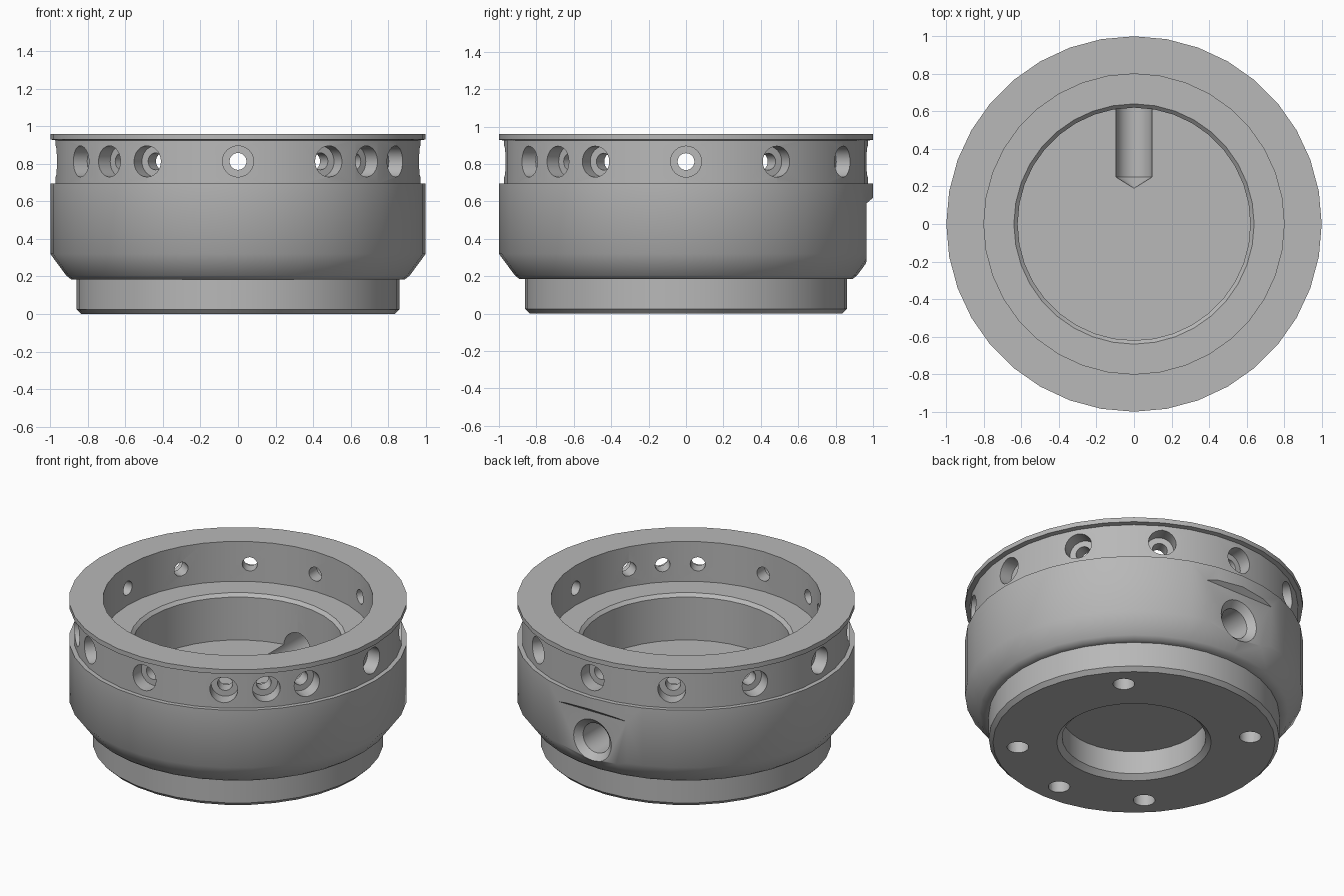
import bpy, bmesh
from math import pi, radians
from mathutils import Matrix, Vector

default = bpy.data.objects.get("Cube")
if default:
    bpy.data.objects.remove(default, do_unlink=True)

metal = bpy.data.materials.new("grey metal")
metal.use_nodes = True
metal.diffuse_color = (0.48, 0.48, 0.48, 1)
metal.node_tree.nodes["Principled BSDF"].inputs["Base Color"].default_value = metal.diffuse_color


def lathe(bm, profile, steps, matrix=Matrix()):
    """Revolve (radius, height) points around z, then place the solid."""
    part = bmesh.new()
    verts = [part.verts.new((r, 0, z)) for r, z in profile]
    edges = [part.edges.new(pair) for pair in zip(verts, verts[1:])]
    bmesh.ops.spin(part, geom=verts + edges, cent=(0, 0, 0), axis=(0, 0, 1),
                   angle=2 * pi, steps=steps)
    bmesh.ops.remove_doubles(part, verts=part.verts, dist=1e-4)
    bmesh.ops.recalc_face_normals(part, faces=part.faces)
    part.transform(matrix)
    mesh = bpy.data.meshes.new("part")
    part.to_mesh(mesh)
    part.free()
    bm.from_mesh(mesh)
    bpy.data.meshes.remove(mesh)


def make_object(name, bm):
    mesh = bpy.data.meshes.new(name)
    bm.to_mesh(mesh)
    bm.free()
    mesh.materials.append(metal)
    obj = bpy.data.objects.new(name, mesh)
    bpy.context.collection.objects.link(obj)
    return obj


# Turned body: base recess, foot, bevelled skirt, hole band, rim, stepped bowl
bm = bmesh.new()
lathe(bm, [(0, 0.18), (0.425, 0.18), (0.425, 0.03), (0.457, 0),
           (0.835, 0), (0.86, 0.025), (0.86, 0.185), (0.89, 0.185),
           (0.915, 0.205), (1, 0.32), (1, 0.695), (0.972, 0.695),
           (0.972, 0.925), (1, 0.93), (1, 0.96), (0.8, 0.96),
           (0.8, 0.70), (0.64, 0.70), (0.62, 0.68), (0.62, 0.40),
           (0, 0.40)], 36)
body = make_object("ring_housing", bm)
cutters = []

# Flat on the back with a sloped lip above it
bm = bmesh.new()
outline = [(0.965, 0.1), (0.965, 0.59), (1.1, 0.705), (1.1, 0.1)]
face = bm.faces.new([bm.verts.new((-0.5, y, z)) for y, z in outline])
sweep = bmesh.ops.extrude_face_region(bm, geom=[face])
bmesh.ops.translate(bm, vec=(1, 0, 0),
                    verts=[v for v in sweep["geom"] if isinstance(v, bmesh.types.BMVert)])
bmesh.ops.recalc_face_normals(bm, faces=bm.faces)
cutters.append(make_object("flat_cutter", bm))

# Counterbored radial holes: an even ring plus two extra at the front
bm = bmesh.new()
for angle in [30 * i for i in range(12)] + [225, 315]:
    place = (Matrix.Translation((0, 0, 0.813)) @ Matrix.Rotation(radians(angle), 4, "Z")
             @ Matrix.Rotation(pi / 2, 4, "Y"))
    lathe(bm, [(0, 0.7), (0.045, 0.7), (0.045, 0.88), (0.083, 0.88),
               (0.083, 1.1), (0, 1.1)], 24, place)
cutters.append(make_object("radial_hole_cutter", bm))

# Countersunk bore from the back, with a drill-point end in the floor
bm = bmesh.new()
place = Matrix.Translation((0, 0, 0.402)) @ Matrix.Rotation(-pi / 2, 4, "X")
lathe(bm, [(0, 0.19), (0.096, 0.25), (0.096, 0.925), (0.136, 0.965),
           (0.186, 1.015), (0, 1.015)], 32, place)
cutters.append(make_object("bore_cutter", bm))

# Blind bolt holes underneath: four on the diagonals, one at the front
bm = bmesh.new()
for angle in (45, 135, 225, 270, 315):
    spot = Matrix.Rotation(radians(angle), 3, "Z") @ Vector((0.69, 0, 0))
    lathe(bm, [(0, -0.1), (0.064, -0.1), (0.064, 0.25), (0, 0.28)], 24,
          Matrix.Translation(spot))
cutters.append(make_object("bolt_hole_cutter", bm))

# Cut everything, keep the result and drop the cutters
for cutter in cutters:
    cutter.hide_render = True
    cut = body.modifiers.new(cutter.name, "BOOLEAN")
    cut.operation = "DIFFERENCE"
    cut.solver = "EXACT"
    cut.object = cutter
bpy.context.view_layer.update()
graph = bpy.context.evaluated_depsgraph_get()
result = bpy.data.meshes.new_from_object(body.evaluated_get(graph))
body.modifiers.clear()
body.data = result
for cutter in cutters:
    bpy.data.objects.remove(cutter, do_unlink=True)
result.materials.clear()
result.materials.append(metal)
for poly in result.polygons:
    poly.material_index = 0

bpy.ops.object.select_all(action="DESELECT")
body.select_set(True)
bpy.context.view_layer.objects.active = body
bpy.ops.object.shade_smooth_by_angle(angle=radians(40))
